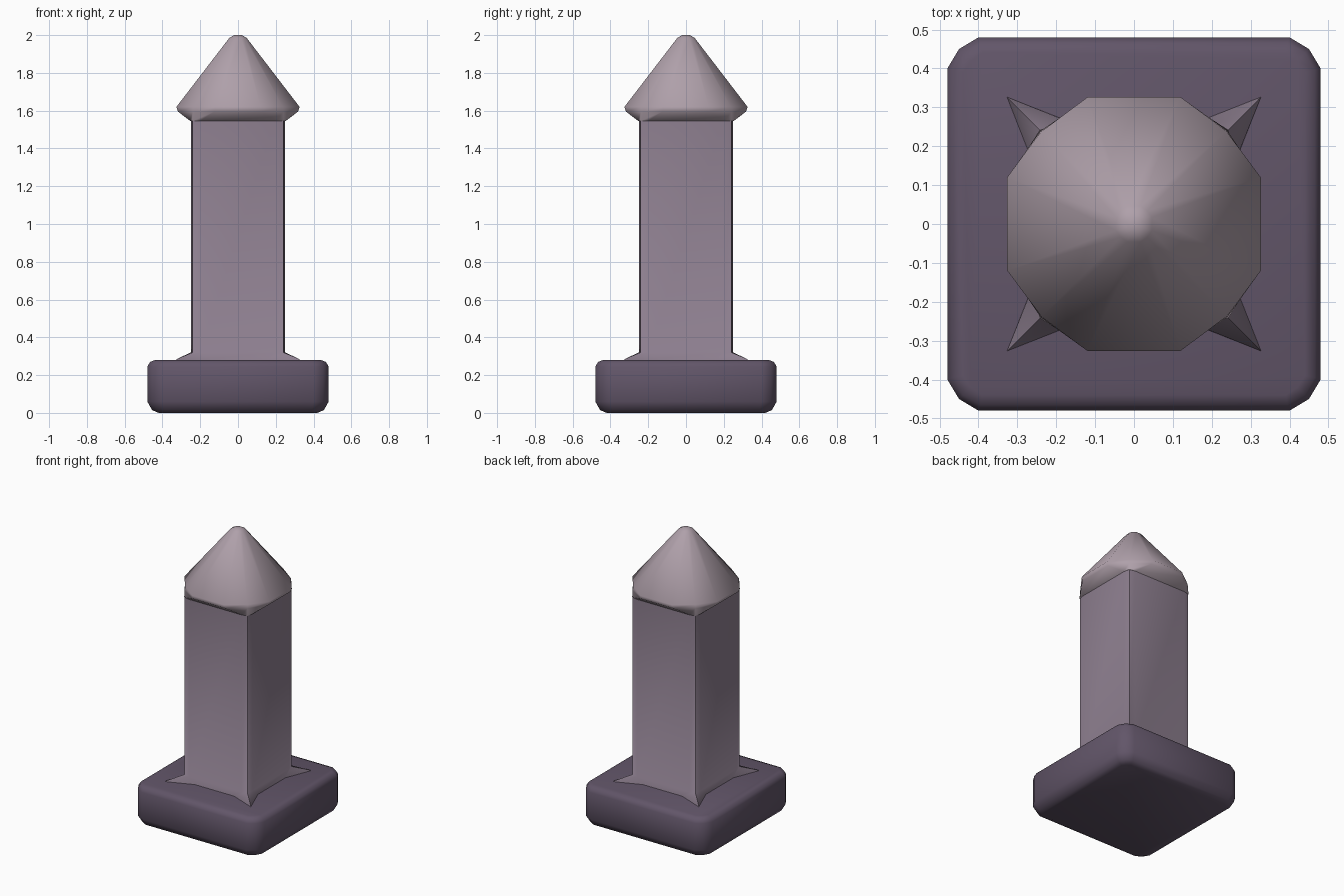
import bpy
import bmesh
import math

cube = bpy.data.objects.get("Cube")
if cube:
    bpy.data.objects.remove(cube, do_unlink=True)


def material(name, rgb):
    mat = bpy.data.materials.new(name)
    mat.use_nodes = True
    mat.diffuse_color = (*rgb, 1)
    mat.node_tree.nodes["Principled BSDF"].inputs["Base Color"].default_value = (*rgb, 1)
    return mat


def outline(side, half, corner):
    """Square outline with three points at each corner, repeated by quarter turns."""
    points = []
    for quarter in range(4):
        c, s = round(math.cos(quarter * math.pi / 2)), round(math.sin(quarter * math.pi / 2))
        for x, y in ((side, half), (corner, corner), (half, side)):
            points.append((x * c - y * s, x * s + y * c))
    return points


def loft(name, sections, mat):
    """Skin a stack of (height, side, half, corner) outlines and close both ends."""
    bm = bmesh.new()
    rings = [[bm.verts.new((x, y, z)) for x, y in outline(*shape)] for z, *shape in sections]
    for low, high in zip(rings, rings[1:]):
        for i in range(len(low)):
            j = (i + 1) % len(low)
            bm.faces.new((low[i], low[j], high[j], high[i]))
    bm.faces.new(rings[0][::-1])
    bm.faces.new(rings[-1])
    mesh = bpy.data.meshes.new(name)
    bm.to_mesh(mesh)
    bm.free()
    mesh.materials.append(mat)
    obj = bpy.data.objects.new(name, mesh)
    bpy.context.collection.objects.link(obj)
    bpy.ops.object.select_all(action="DESELECT")
    obj.select_set(True)
    bpy.context.view_layer.objects.active = obj
    bpy.ops.object.shade_smooth_by_angle(angle=math.radians(55))
    return obj


dark_plum = material("dark plum stone", (0.122, 0.092, 0.141))
mauve = material("mauve stone", (0.27, 0.213, 0.277))
pale_mauve = material("pale mauve stone", (0.43, 0.352, 0.402))

# Square plinth with softened edges
loft("plinth", [
    (0.0, 0.42, 0.38, 0.41),
    (0.015, 0.455, 0.39, 0.43),
    (0.06, 0.48, 0.40, 0.45),
    (0.245, 0.48, 0.40, 0.45),
    (0.27, 0.465, 0.395, 0.44),
    (0.28, 0.44, 0.39, 0.42),
], dark_plum)

# Pillar shaft, flaring into pointed feet at the corners
loft("shaft", [
    (0.27, 0.258, 0.15, 0.33),
    (0.285, 0.256, 0.15, 0.325),
    (0.32, 0.25, 0.20, 0.24),
    (1.56, 0.25, 0.20, 0.24),
], mauve)

# Twelve-sided pointed cap with a short underside
loft("cap", [
    (1.545, 0.252, 0.202, 0.242),
    (1.595, 0.318, 0.125, 0.24),
    (1.62, 0.326, 0.12, 0.238),
    (1.985, 0.046, 0.017, 0.034),
    (2.0, 0.02, 0.008, 0.015),
], pale_mauve)
